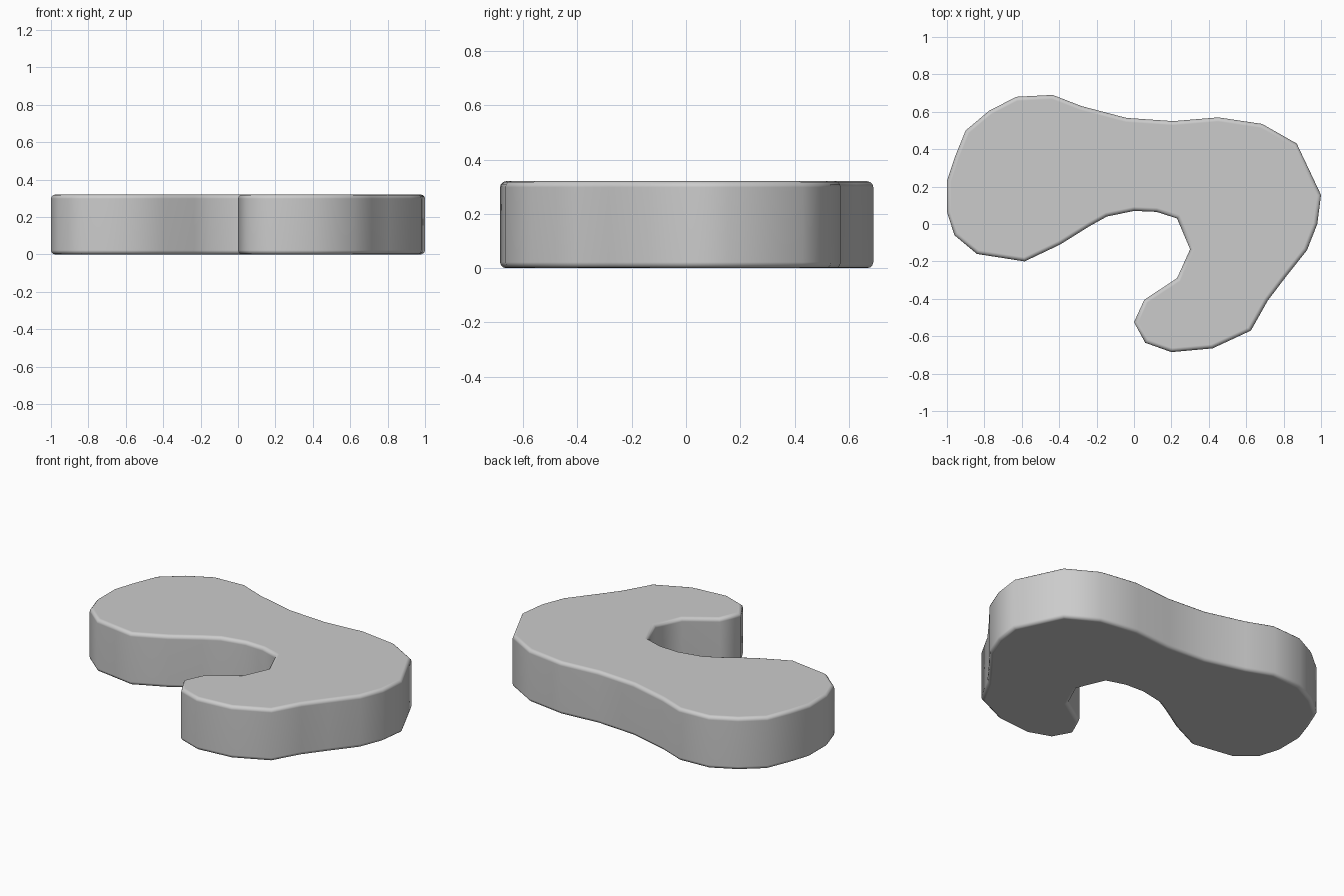
import bpy, bmesh, math

if "Cube" in bpy.data.objects:
    bpy.data.objects.remove(bpy.data.objects["Cube"])

HEIGHT = 0.32
# Clockwise outline of the curved slab, seen from above
outline = [
    (-1.0, 0.23), (-0.957, 0.36), (-0.90, 0.50), (-0.775, 0.605), (-0.63, 0.68), (-0.435, 0.69),
    (-0.28, 0.63), (-0.04, 0.567), (0.21, 0.55), (0.45, 0.57), (0.685, 0.535), (0.87, 0.43),
    (1.0, 0.155), (0.98, 0.0), (0.925, -0.14), (0.81, -0.285), (0.715, -0.41), (0.625, -0.57),
    (0.42, -0.665), (0.20, -0.685), (0.06, -0.635), (0.0, -0.525), (0.055, -0.405), (0.23, -0.29),
    (0.30, -0.135), (0.23, 0.03), (0.12, 0.065), (0.0, 0.07), (-0.145, 0.04), (-0.235, -0.01),
    (-0.395, -0.11), (-0.585, -0.20), (-0.84, -0.16), (-0.96, -0.06), (-1.0, 0.065),
]

# Slab: extrude the outline upwards
bm = bmesh.new()
base = bm.faces.new([bm.verts.new((x, y, 0)) for x, y in outline])
top = bmesh.ops.extrude_face_region(bm, geom=[base], use_keep_orig=True)
bmesh.ops.translate(bm, vec=(0, 0, HEIGHT),
                    verts=[v for v in top["geom"] if isinstance(v, bmesh.types.BMVert)])
bmesh.ops.recalc_face_normals(bm, faces=bm.faces)

# Rounded rims, top and bottom
rims = [e for e in bm.edges if abs(e.verts[0].co.z - e.verts[1].co.z) < 1e-4]
bmesh.ops.bevel(bm, geom=rims, offset=0.022, segments=3, profile=0.5, affect='EDGES')

mesh = bpy.data.meshes.new("curved_slab")
bm.to_mesh(mesh)
bm.free()
slab = bpy.data.objects.new("curved_slab", mesh)
bpy.context.collection.objects.link(slab)

# Smooth shading with flat broad faces
bpy.context.view_layer.objects.active = slab
slab.select_set(True)
bpy.ops.object.shade_smooth_by_angle(angle=math.radians(60))
weighted = slab.modifiers.new("weighted_normals", 'WEIGHTED_NORMAL')
weighted.keep_sharp = True
